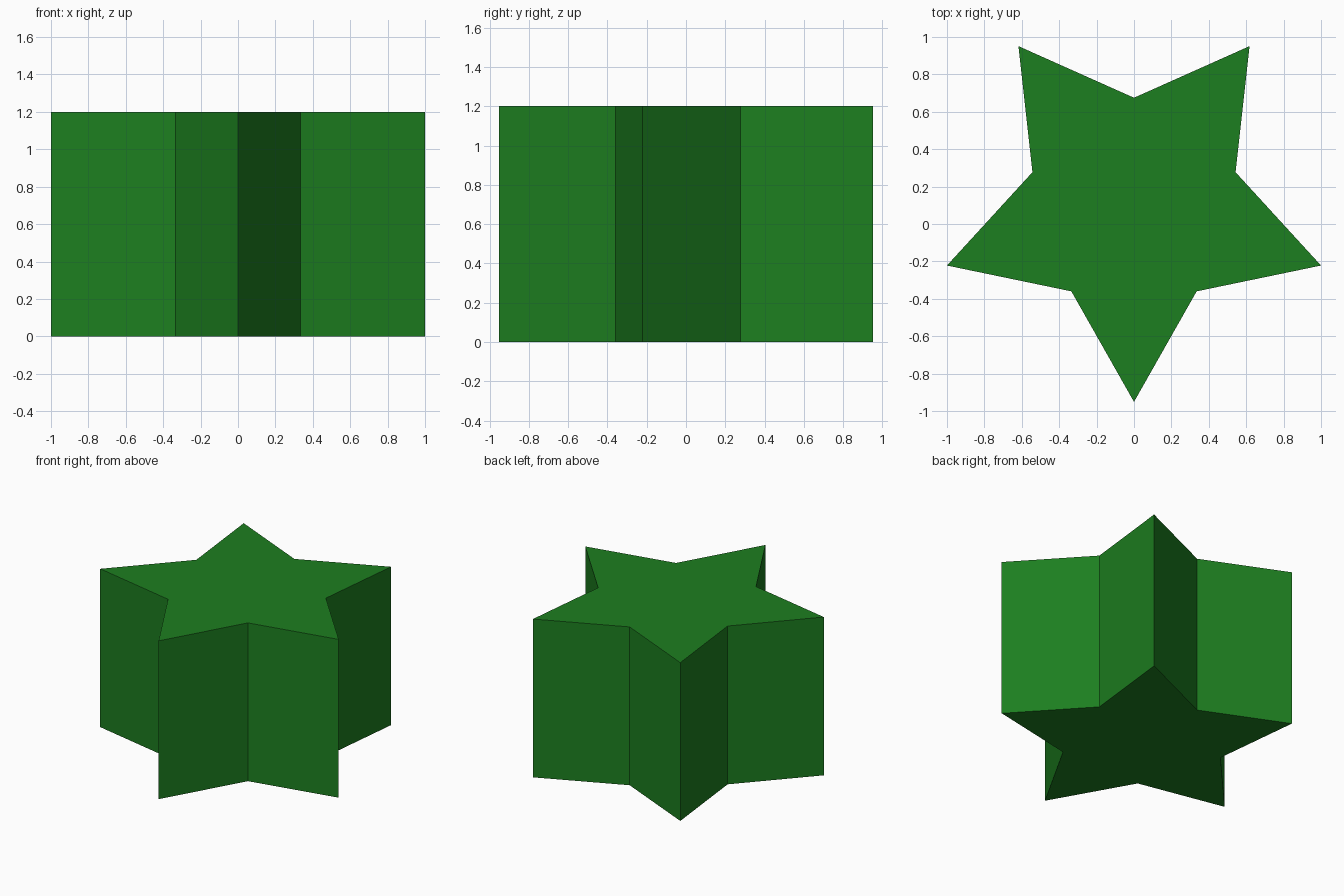
import bpy
import bmesh

if "Cube" in bpy.data.objects:
    bpy.data.objects.remove(bpy.data.objects["Cube"])

HEIGHT = 1.2

# Right half of the star outline, from the back notch to the front tip
half = [(0, 0.675), (0.618, 0.951), (0.543, 0.277),
        (1.0, -0.222), (0.335, -0.36), (0, -0.951)]
outline = half + [(-x, y) for x, y in reversed(half[1:-1])]
outline.reverse()  # counter-clockwise seen from above

# Star prism: extrude the outline straight up
bm = bmesh.new()
base = bm.faces.new([bm.verts.new((x, y, 0)) for x, y in outline])
result = bmesh.ops.extrude_face_region(bm, geom=[base], use_keep_orig=True)
top_verts = [v for v in result["geom"] if isinstance(v, bmesh.types.BMVert)]
bmesh.ops.translate(bm, verts=top_verts, vec=(0, 0, HEIGHT))
bmesh.ops.recalc_face_normals(bm, faces=bm.faces)

mesh = bpy.data.meshes.new("star_prism")
bm.to_mesh(mesh)
bm.free()
star = bpy.data.objects.new("star_prism", mesh)
bpy.context.collection.objects.link(star)

# Green colour
green = bpy.data.materials.new("green")
green.diffuse_color = (0.012, 0.21, 0.014, 1)
green.use_nodes = True
green.node_tree.nodes["Principled BSDF"].inputs["Base Color"].default_value = green.diffuse_color
mesh.materials.append(green)
